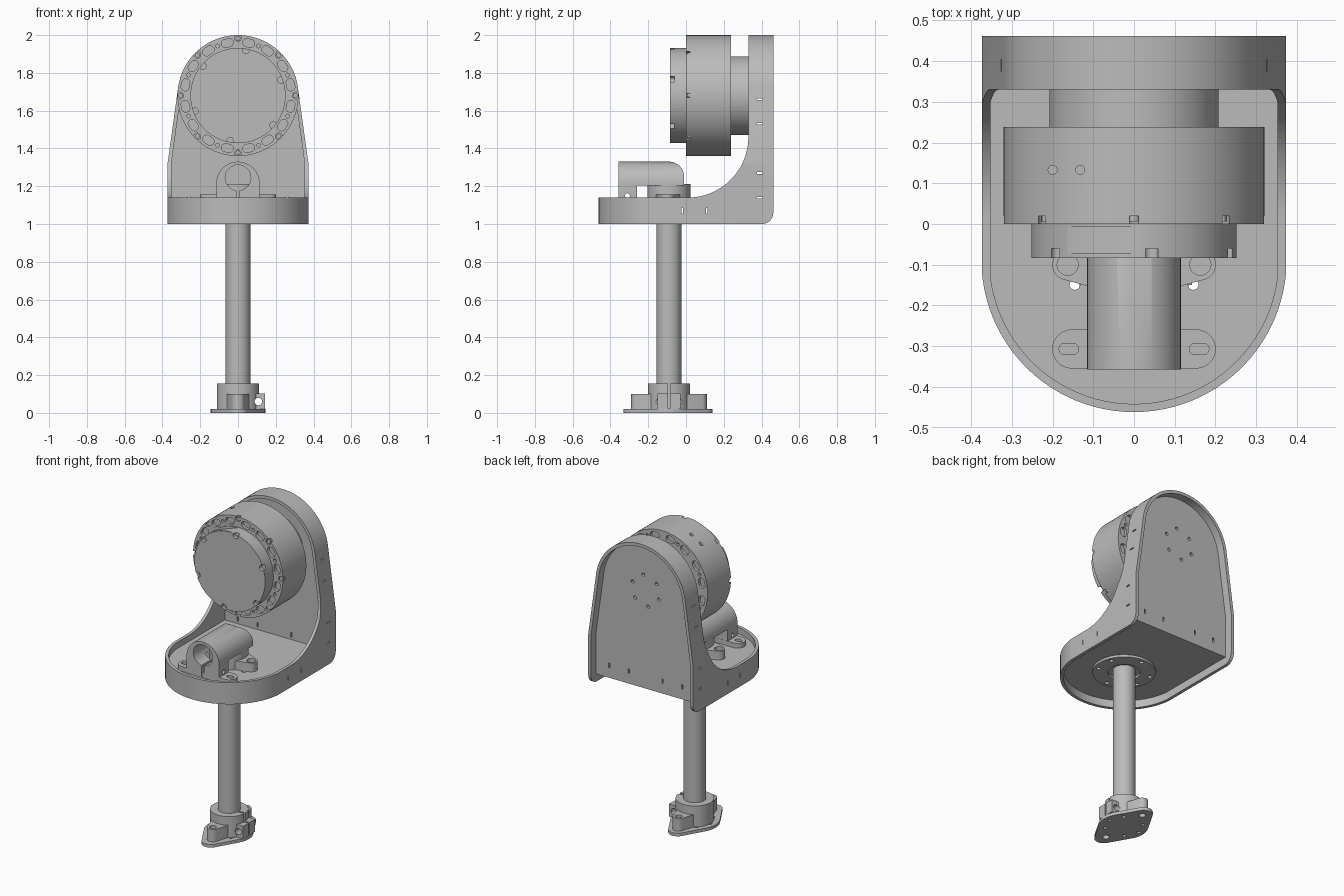
import bpy, bmesh
from math import sin, cos, pi, radians
from mathutils import Vector
from mathutils.geometry import convex_hull_2d

cube = bpy.data.objects.get("Cube")
if cube:
    bpy.data.objects.remove(cube, do_unlink=True)

grey = bpy.data.materials.new("machined_grey")
grey.use_nodes = True
grey.diffuse_color = (0.5, 0.5, 0.5, 1)
grey.node_tree.nodes["Principled BSDF"].inputs["Base Color"].default_value = (0.5, 0.5, 0.5, 1)


def arc(cx, cy, r, start, end, n=24):
    angles = [radians(start + (end - start) * i / n) for i in range(n + 1)]
    return [(cx + r * cos(a), cy + r * sin(a)) for a in angles]


def circle(cx, cy, r, n=32):
    return arc(cx, cy, r, 0, 360, n)[:-1]


def hull(*discs):
    """Outline wrapped around several discs (x, y, radius)."""
    pts = [p for d in discs for p in circle(*d)]
    return [pts[i] for i in convex_hull_2d([Vector(p) for p in pts])]


def rect(u0, u1, v0, v1):
    return [(u0, v0), (u1, v0), (u1, v1), (u0, v1)]


def polar(cx, cy, r, deg):
    return cx + r * cos(radians(deg)), cy + r * sin(radians(deg))


def prism(name, axis, a, b, *loops):
    """Extrude closed outlines along an axis from a to b."""
    place = {"x": lambda u, v, t: (t, u, v),
             "y": lambda u, v, t: (u, t, v),
             "z": lambda u, v, t: (u, v, t)}[axis]
    bm = bmesh.new()
    for loop in loops:
        low = [bm.verts.new(place(u, v, a)) for u, v in loop]
        high = [bm.verts.new(place(u, v, b)) for u, v in loop]
        bm.faces.new(low)
        bm.faces.new(high)
        for i in range(len(loop)):
            j = (i + 1) % len(loop)
            bm.faces.new((low[i], low[j], high[j], high[i]))
    bmesh.ops.recalc_face_normals(bm, faces=bm.faces)
    mesh = bpy.data.meshes.new(name)
    bm.to_mesh(mesh)
    bm.free()
    mesh.materials.append(grey)
    obj = bpy.data.objects.new(name, mesh)
    bpy.context.collection.objects.link(obj)
    return obj


def combine(obj, op, *tools):
    """Apply booleans and discard the tools."""
    for tool in tools:
        mod = obj.modifiers.new("bool", "BOOLEAN")
        mod.operation, mod.solver, mod.object = op, "EXACT", tool
        bpy.context.view_layer.update()
        result = obj.evaluated_get(bpy.context.evaluated_depsgraph_get())
        mesh = bpy.data.meshes.new_from_object(result)
        obj.modifiers.clear()
        obj.data = mesh
        bpy.data.objects.remove(tool, do_unlink=True)
    return obj


def cut(obj, axis, a, b, *loops):
    return combine(obj, "DIFFERENCE", prism("cutter", axis, a, b, *loops))


TUBE_Y, MOTOR_Z = -0.09, 1.68


# Bracket: an L-shaped web inside a thin rim
def plan_outline(w):
    return arc(0, -0.087, w, 180, 360, 48) + [(w, 0.7), (-w, 0.7)]


def front_outline(w, r):
    return arc(0, MOTOR_Z, r, 7, 173, 48) + [(-w, 1.32), (-w, 0.8), (w, 0.8), (w, 1.32)]


def cavity(side):
    c = prism("cavity", "x", -0.6, 0.6, side)
    return combine(c, "INTERSECT", prism("plan", "z", 0.5, 3, plan_outline(0.355)),
                   prism("face", "y", -1, 1, front_outline(0.353, 0.3)))


side = ([(-0.6, 1.0)] + arc(0.402, 1.06, 0.06, -90, 0, 10) + [(0.462, 2.2), (0.33, 2.2)]
        + arc(0.01, 1.46, 0.32, 0, -90) + [(-0.6, 1.14)])
bracket = prism("bracket", "x", -0.6, 0.6, side)
combine(bracket, "INTERSECT", prism("plan", "z", 0.5, 3, plan_outline(0.375)),
        prism("face", "y", -1, 1, front_outline(0.373, 0.32)))
inside = [(-1, 1.1), (0.37, 1.1), (0.37, 2.5), (-1, 2.5)]
outside = [(-1, 0.9), (0.7, 0.9), (0.7, 2.5), (0.41, 2.5), (0.41, 1.05), (-1, 1.05)]
combine(bracket, "DIFFERENCE", cavity(inside), cavity(outside))
cut(bracket, "y", 0.3, 0.5, *[circle(*polar(0, MOTOR_Z, 0.1, 60 * k + 20), 0.011, 12) for k in range(6)])
cut(bracket, "y", 0.35, 0.43, *[rect(x - 0.005, x + 0.005, 1.115, 1.145) for x in (-0.26, -0.12, 0.12, 0.26)])
cut(bracket, "x", -0.5, 0.5, *[rect(0.375, 0.405, z - 0.004, z + 0.004) for z in (1.14, 1.27, 1.53, 1.66)],
    *[rect(y - 0.003, y + 0.003, 1.055, 1.085) for y in (-0.02, 0.11)])

# Ring under the floor, sharing its screw holes
floor_ring = prism("floor_ring", "z", 1.035, 1.051, circle(0, TUBE_Y, 0.185, 48))
screws = [circle(*polar(0, TUBE_Y, 0.157, a), 0.013, 16) for a in (-22, 22, 90, 158, 202, 270)]
cut(floor_ring, "z", 1.0, 1.2, circle(0, TUBE_Y, 0.095), *screws)
cut(bracket, "z", 1.0, 1.12, *screws)

# Post
prism("post_tube", "z", 0.03, 1.15, circle(0, TUBE_Y, 0.066, 48))

# Foot: flange, eared clamp body, collar and pinch lug
EARS = [(0, -0.255), (0, 0.075)]
holes = [circle(x, y, 0.02, 20) for x, y in EARS]
flange = prism("foot_flange", "z", 0, 0.02,
               hull((0, -0.095, 0.145), (0, -0.275, 0.055), (0, 0.085, 0.055)))
cut(flange, "z", -0.1, 0.1, *holes,
    *[circle(*polar(0, TUBE_Y, 0.11, a), 0.012, 12) for a in (0, 50, 130, 180, 230, 310)])
foot = prism("foot_clamp", "z", 0.02, 0.1, hull((0, TUBE_Y, 0.085), *[(x, y, 0.035) for x, y in EARS]))
cut(foot, "z", 0.0, 0.2, *holes)
combine(foot, "UNION", prism("collar", "z", 0.019, 0.155, circle(0, TUBE_Y, 0.112, 48)),
        prism("lug", "z", 0.021, 0.102, rect(0.06, 0.142, -0.15, -0.03)))
cut(foot, "y", -0.17, -0.01, circle(0.108, 0.06, 0.02, 20))
cut(foot, "z", 0.022, 0.2, rect(0.06, 0.2, -0.096, -0.084))

# Upper post clamp with two ears
top_clamp = prism("upper_clamp", "z", 1.095, 1.157,
                  hull((0, TUBE_Y, 0.09), (-0.163, -0.1, 0.038), (0.163, -0.1, 0.038)))
cut(top_clamp, "z", 1.12, 1.3, circle(-0.163, -0.1, 0.026, 20), circle(0.163, -0.1, 0.026, 20))
prism("upper_collar", "z", 1.095, 1.212, circle(0, TUBE_Y, 0.114, 48))

# Cable elbow: arched block with a round bore and a split foot
elbow = prism("elbow", "y", -0.5, 0.2,
              arc(0, 1.215, 0.115, 0, 180, 32) + [(-0.115, 1.0), (0.115, 1.0)])
combine(elbow, "INTERSECT", prism(
    "elbow_side", "x", -0.3, 0.3,
    [(-0.358, 1.095), (-0.26, 1.095), (-0.26, 1.205), (-0.01, 1.205)]
    + arc(-0.09, 1.25, 0.08, 0, 90, 14) + [(-0.09, 1.4), (-0.358, 1.4)]))
cut(elbow, "y", -0.5, -0.08, circle(0, 1.245, 0.068))
cut(elbow, "y", -0.5, -0.2, rect(-0.008, 0.008, 1.0, 1.2))
cut(elbow, "x", -0.3, 0.3, circle(-0.31, 1.15, 0.013, 16))
elbow_foot = prism("elbow_foot", "z", 1.095, 1.13, hull((-0.153, -0.307, 0.048), (0.153, -0.307, 0.048)))
cut(elbow_foot, "z", 1.115, 1.3,
    *[hull((s * 0.15, -0.307, 0.014), (s * 0.17, -0.307, 0.014)) for s in (-1, 1)])

# Motor housing with pockets round both faces
housing = prism("motor_housing", "y", 0, 0.238, circle(0, MOTOR_Z, 0.32, 96))


def pocket(deg):
    ends = [polar(0, MOTOR_Z, 0.284, deg + d) for d in (-2.2, 2.2)]
    return hull(*[(x, z, 0.021) for x, z in ends])


pockets = [pocket(45 * k + d) for k in range(8) for d in (-11.5, 11.5)]
pockets += [circle(*polar(0, MOTOR_Z, 0.284, 45 * k + 22.5), 0.01, 12) for k in range(8)]
notches = [circle(*polar(0, MOTOR_Z, 0.306, 45 * k), 0.018, 16) for k in range(8)]
cut(housing, "y", -0.1, 0.02, *pockets, *notches)
cut(housing, "y", 0.22, 0.4, *pockets)
cut(housing, "z", 1.9, 2.1, circle(-0.2, 0.133, 0.011, 16), circle(-0.132, 0.133, 0.011, 16))
prism("housing_screws", "y", 0.006, 0.03,
      *[circle(*polar(0, MOTOR_Z, 0.303, 45 * k), 0.013, 12) for k in range(8)])

# Motor lid with screw notches and a flat label recess
lid = prism("motor_lid", "y", -0.084, 0.001, circle(0, MOTOR_Z, 0.252, 96))
cut(lid, "y", -0.2, -0.06, *[circle(*polar(0, MOTOR_Z, 0.243, 60 * k + 20), 0.018, 16) for k in range(6)])
flat = [polar(0, MOTOR_Z, r, a) for r, a in ((0.254, 88), (0.254, 131), (0.4, 131), (0.4, 88))]
cut(lid, "y", -0.073, -0.006, flat)

# Motor output hub joining the bracket
prism("motor_hub", "y", 0.237, 0.371, circle(0, MOTOR_Z, 0.208, 64))

# Smooth curved walls, keep machined edges crisp
for obj in bpy.context.collection.objects:
    if obj.type == "MESH" and obj.data.materials and obj.data.materials[0] == grey:
        obj.data.shade_smooth()
        obj.data.set_sharp_from_angle(angle=radians(30))
